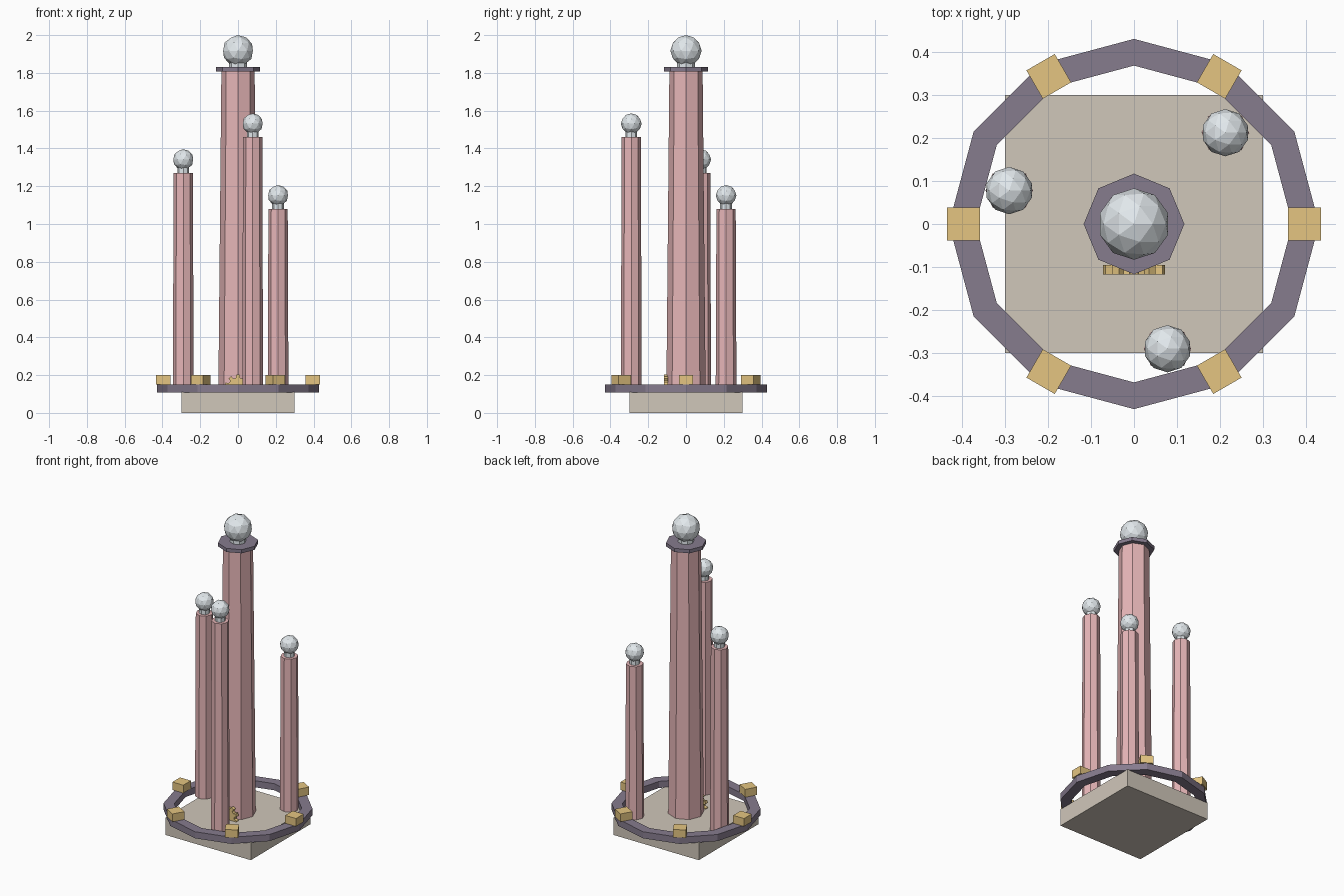
import bpy, bmesh
from math import pi, cos, sin, radians
from mathutils import Matrix

if "Cube" in bpy.data.objects:
    bpy.data.objects.remove(bpy.data.objects["Cube"])


def mat(name, r, g, b):
    m = bpy.data.materials.new(name)
    m.diffuse_color = (r, g, b, 1)
    m.use_nodes = True
    m.node_tree.nodes["Principled BSDF"].inputs["Base Color"].default_value = m.diffuse_color
    return m


PINK = mat("pink_stone", 0.80, 0.47, 0.48)
DARK = mat("dark_trim", 0.24, 0.20, 0.27)
GOLD = mat("gold", 0.78, 0.56, 0.22)
SAND = mat("sandstone", 0.63, 0.57, 0.49)
SILVER = mat("silver", 0.76, 0.81, 0.84)


def finish(name, bm, material):
    bmesh.ops.recalc_face_normals(bm, faces=bm.faces)
    me = bpy.data.meshes.new(name)
    bm.to_mesh(me)
    bm.free()
    me.materials.append(material)
    ob = bpy.data.objects.new(name, me)
    bpy.context.collection.objects.link(ob)
    return ob


def box(name, size, loc, material, turn=0):
    bm = bmesh.new()
    m = Matrix.Translation(loc) @ Matrix.Rotation(turn, 4, 'Z') @ Matrix.Diagonal((*size, 1))
    bmesh.ops.create_cube(bm, size=1, matrix=m)
    return finish(name, bm, material)


def column(name, r0, r1, z0, z1, x, y, material, sides=8):
    bm = bmesh.new()
    bmesh.ops.create_cone(bm, cap_ends=True, segments=sides, radius1=r0, radius2=r1,
                          depth=z1 - z0, matrix=Matrix.Translation((x, y, (z0 + z1) / 2)))
    return finish(name, bm, material)


def ball(name, r, x, y, z):
    bm = bmesh.new()
    bmesh.ops.create_icosphere(bm, subdivisions=2, radius=r, matrix=Matrix.Translation((x, y, z)))
    return finish(name, bm, SILVER)


# Square plinth
box("base", (0.6, 0.6, 0.11), (0, 0, 0.055), SAND)

# Twelve-sided walkway ring
bm = bmesh.new()
N = 12
section = [(0.43, 0.108), (0.43, 0.15), (0.368, 0.15), (0.368, 0.108)]
loops = [[bm.verts.new((r * cos(2 * pi * i / N), r * sin(2 * pi * i / N), z)) for r, z in section]
         for i in range(N)]
for i in range(N):
    a, b = loops[i], loops[(i + 1) % N]
    for j in range(4):
        k = (j + 1) % 4
        bm.faces.new((a[j], b[j], b[k], a[k]))
finish("ring", bm, DARK)

# Gold blocks on the ring
for i in range(6):
    a = i * pi / 3
    box(f"ring_block_{i + 1}", (0.076, 0.076, 0.05),
        (0.396 * cos(a), 0.396 * sin(a), 0.175), GOLD, a)

# Central tower with collar, neck and ball
column("main_tower", 0.104, 0.088, 0.11, 1.81, 0, 0, PINK)
column("tower_collar", 0.117, 0.117, 1.807, 1.83, 0, 0, DARK)
column("tower_neck", 0.047, 0.047, 1.83, 1.87, 0, 0, SILVER)
ball("tower_ball", 0.083, 0, 0, 1.917)

# Three side towers of different heights
for i, (deg, top) in enumerate([(45, 1.08), (165, 1.27), (285, 1.46)]):
    x, y = 0.3 * cos(radians(deg)), 0.3 * sin(radians(deg))
    column(f"side_tower_{i + 1}", 0.055, 0.051, 0.11, top, x, y, PINK)
    column(f"side_neck_{i + 1}", 0.031, 0.031, top, top + 0.04, x, y, SILVER)
    ball(f"side_ball_{i + 1}", 0.055, x, y, top + 0.071)

# Toothed emblem at the foot of the tower
bm = bmesh.new()
T = 10
pts = []
for i in range(T):
    for off, r in ((-0.3, 0.056), (-0.2, 0.073), (0.2, 0.073), (0.3, 0.056)):
        a = pi / 2 + 2 * pi * (i + off) / T
        pts.append(bm.verts.new((r * cos(a), -0.117, 0.13 + r * sin(a))))
face = bm.faces.new(pts)
ext = bmesh.ops.extrude_face_region(bm, geom=[face], use_keep_orig=True)
bmesh.ops.translate(bm, vec=(0, 0.022, 0),
                    verts=[g for g in ext["geom"] if isinstance(g, bmesh.types.BMVert)])
finish("gear_emblem", bm, GOLD)
